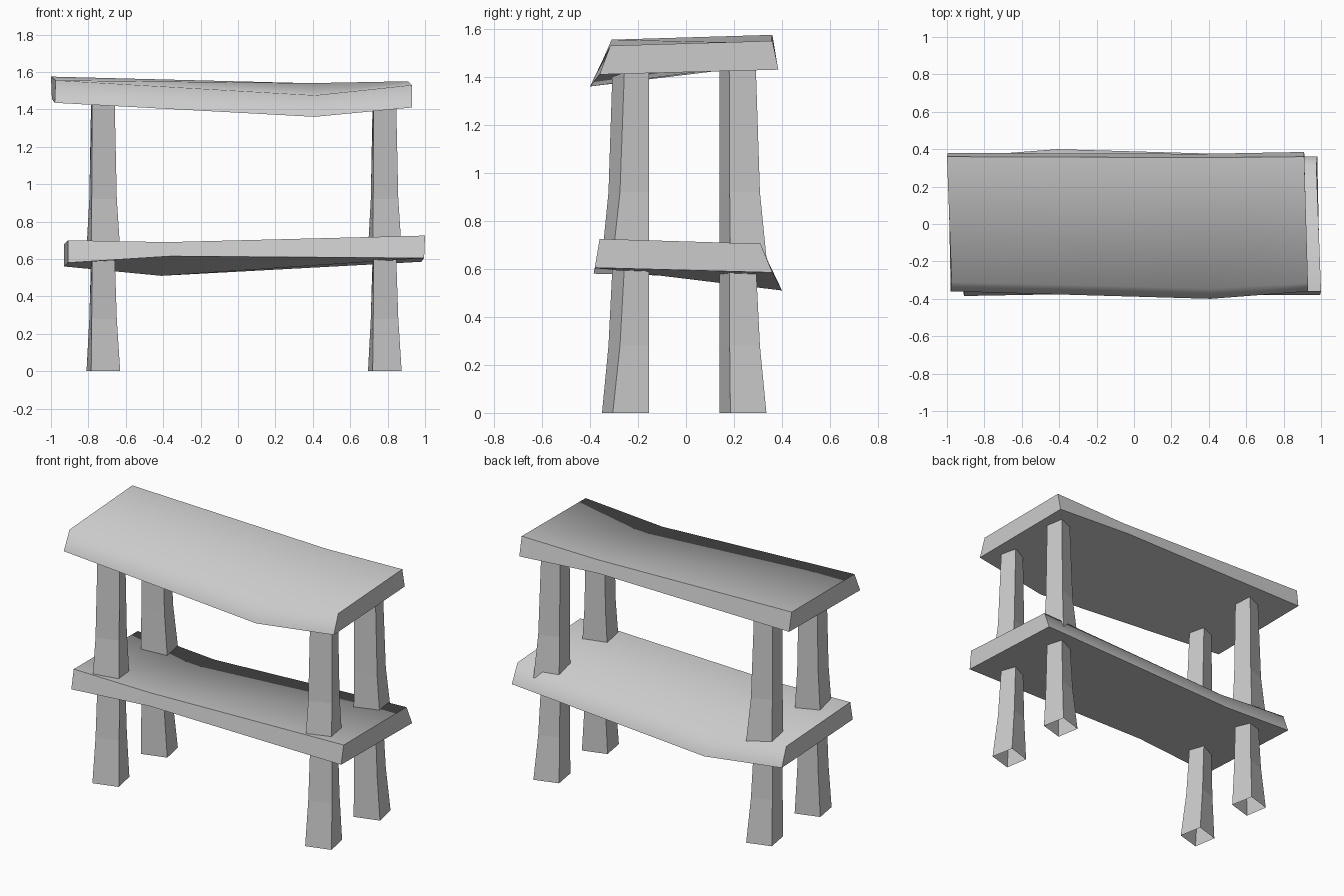
import bpy
import bmesh
from math import radians

cube = bpy.data.objects.get("Cube")
if cube:
    bpy.data.objects.remove(cube, do_unlink=True)

GREY = (0.6, 0.6, 0.6, 1)
stone = bpy.data.materials.new("plain grey")
stone.use_nodes = True
stone.diffuse_color = GREY
stone.node_tree.nodes["Principled BSDF"].inputs["Base Color"].default_value = GREY


def loft(name, rings, cap_start, cap_end):
    """Skin a list of four-cornered rings into one object."""
    bm = bmesh.new()
    loops = [[bm.verts.new(p) for p in ring] for ring in rings]
    for a, b in zip(loops, loops[1:]):
        for i in range(4):
            j = (i + 1) % 4
            bm.faces.new((a[i], a[j], b[j], b[i]))
    if cap_start:
        bm.faces.new(loops[0][::-1])
    if cap_end:
        bm.faces.new(loops[-1])
    bmesh.ops.recalc_face_normals(bm, faces=bm.faces)
    mesh = bpy.data.meshes.new(name)
    bm.to_mesh(mesh)
    bm.free()
    mesh.materials.append(stone)
    obj = bpy.data.objects.new(name, mesh)
    bpy.context.collection.objects.link(obj)
    return obj


# Board sections: front bottom, front top, back top, back bottom
BOARD = [
    [(-0.98, -0.36, 1.435), (-0.975, -0.31, 1.555), (-1.0, 0.36, 1.575), (-0.995, 0.38, 1.455)],
    [(0.41, -0.40, 1.36), (0.41, -0.345, 1.475), (0.38, 0.355, 1.54), (0.36, 0.375, 1.465)],
    [(0.93, -0.36, 1.41), (0.93, -0.315, 1.53), (0.91, 0.36, 1.55), (0.91, 0.385, 1.43)],
]


def board(name, turn, drop):
    rings = [[(x * turn, y * turn, z - drop) for x, y, z in ring] for ring in BOARD]
    obj = loft(name, rings, True, True)
    bpy.ops.object.select_all(action="DESELECT")
    obj.select_set(True)
    bpy.context.view_layer.objects.active = obj
    # Only the rolled long edge is soft
    bpy.ops.object.shade_smooth_by_angle(angle=radians(70))


board("top_board", 1, 0)
board("lower_board", -1, 0.85)

# Leg footprint, slightly twisted, and its narrow upper section
FOOT = [(-0.035, -0.35), (0.12, -0.305), (0.09, -0.155), (-0.06, -0.20)]
NECK_FRONT = [(-0.03, -0.305), (0.09, -0.255), (0.06, -0.155), (-0.035, -0.20)]
NECK_BACK = [(-0.03, -0.35), (0.09, -0.31), (0.065, -0.20), (-0.035, -0.245)]
BACK_SHIFT = 0.49


def leg(name, x, shift, neck, levels):
    rings = []
    for z, t in zip(levels, (0, 0.6, 1)):
        rings.append([(x + a[0] + (b[0] - a[0]) * t, shift + a[1] + (b[1] - a[1]) * t, z)
                      for a, b in zip(FOOT, neck)])
    # Feet are open underneath
    loft(name, rings, False, True)


for tier, levels in (("lower", (0, 0.28, 0.64)), ("upper", (0.65, 0.92, 1.47))):
    for side, x in (("right", -0.75), ("left", 0.755)):
        leg(f"{tier}_front_{side}_leg", x, 0, NECK_FRONT, levels)
        leg(f"{tier}_back_{side}_leg", x, BACK_SHIFT, NECK_BACK, levels)
